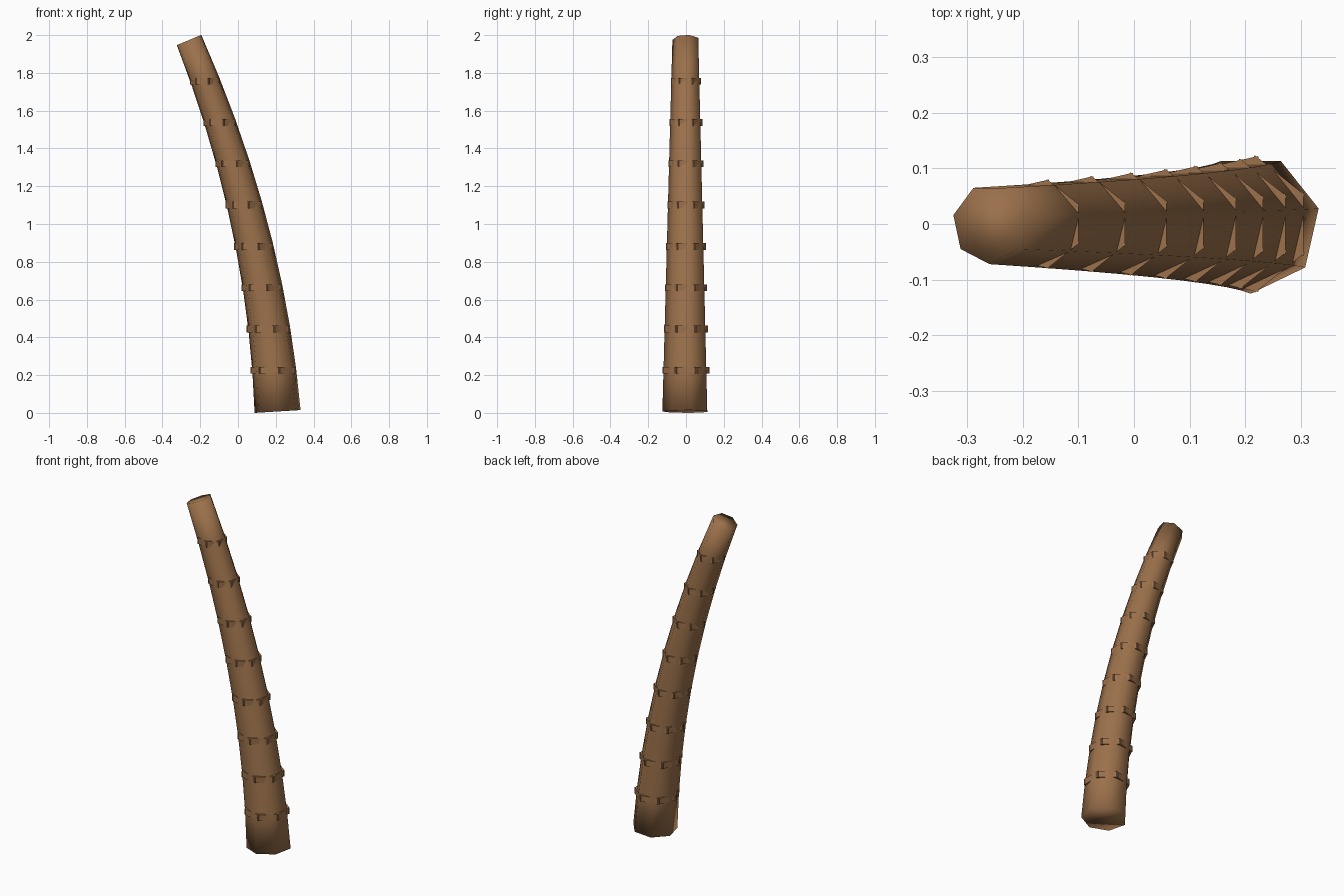
import bpy
import bmesh
from math import sin, cos, pi, atan, radians
from mathutils import Matrix, Vector

cube = bpy.data.objects.get("Cube")
if cube:
    bpy.data.objects.remove(cube, do_unlink=True)

SIDES, SEGMENTS = 7, 9
Z_BASE, Z_TOP = 0.0075, 1.974

bark = bpy.data.materials.new("brown_bark")
bark.use_nodes = True
color = (0.33, 0.165, 0.07, 1)
bark.diffuse_color = color
bark.node_tree.nodes["Principled BSDF"].inputs["Base Color"].default_value = color


def axis(t):
    """Centre, lean angle and radius of the trunk at fraction t of its height."""
    z = Z_BASE + (Z_TOP - Z_BASE) * t
    center = Vector((0.21 - 0.06 * z - 0.09 * z * z, 0, z))
    lean = -atan(0.06 + 0.18 * z)
    return center, lean, 0.125 - 0.053 * t


def add_object(name, bm, smooth):
    bmesh.ops.recalc_face_normals(bm, faces=bm.faces)
    for f in bm.faces:
        f.smooth = smooth
    mesh = bpy.data.meshes.new(name)
    bm.to_mesh(mesh)
    bm.free()
    mesh.materials.append(bark)
    obj = bpy.data.objects.new(name, mesh)
    bpy.context.collection.objects.link(obj)
    return obj


# Trunk: seven-sided sections swept along the leaning curve
bm = bmesh.new()
loops = []
for i in range(SEGMENTS + 1):
    center, lean, r = axis(i / SEGMENTS)
    tilt = Matrix.Rotation(lean, 3, 'Y')
    loop = []
    for k in range(SIDES):
        a = radians(270) + 2 * pi * k / SIDES
        loop.append(bm.verts.new(center + tilt @ Vector((r * cos(a), r * sin(a), 0))))
    loops.append(loop)
for low, high in zip(loops, loops[1:]):
    for k in range(SIDES):
        n = (k + 1) % SIDES
        bm.faces.new((low[k], low[n], high[n], high[k]))
bm.faces.new(loops[0])
bm.faces.new(loops[-1])
add_object("trunk", bm, True)

# Bark rings: level blocks around the trunk whose corners poke out of it
for i in range(1, SEGMENTS):
    center, lean, r = axis(i / SEGMENTS)
    bm = bmesh.new()
    depth = 0.3 * r
    for k in range(SIDES):
        place = (Matrix.Translation(center)
                 @ Matrix.Rotation(2 * pi * k / SIDES, 4, 'Z')
                 @ Matrix.Translation((0.94 * r - depth / 2, 0, 0))
                 @ Matrix.Diagonal((depth, 0.96 * r, 0.036, 1)))
        bmesh.ops.create_cube(bm, size=1, matrix=place)
    add_object(f"bark_ring_{i}", bm, False)
